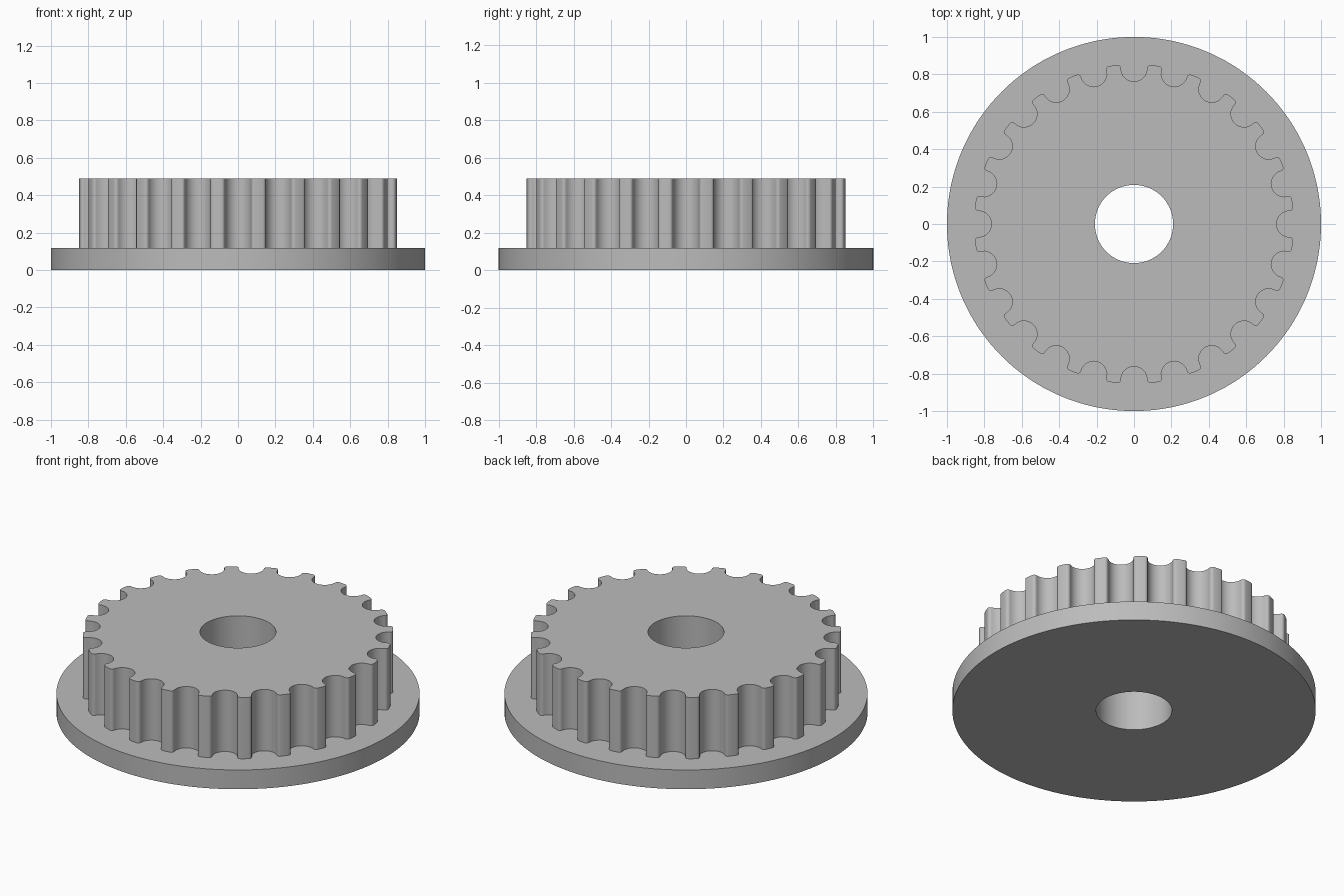
import bpy
import bmesh
from math import sin, cos, radians
from mathutils import Vector, Matrix

cube = bpy.data.objects.get("Cube")
if cube:
    bpy.data.objects.remove(cube, do_unlink=True)

TEETH = 24
FLANGE_R, TIP_R, BORE_R = 1.0, 0.855, 0.209
FLANGE_TOP, HUB_TOP = 0.117, 0.49
GROOVE_R, FILLET_R, GROOVE_Y = 0.07, 0.018, 0.832

metal = bpy.data.materials.new("grey metal")
metal.use_nodes = True
colour = (0.5, 0.5, 0.5, 1)
metal.diffuse_color = colour
metal.node_tree.nodes["Principled BSDF"].inputs["Base Color"].default_value = colour


def arc(cx, cy, r, start, end, steps):
    angles = [radians(start + (end - start) * i / steps) for i in range(steps + 1)]
    return [Vector((cx + r * cos(a), cy + r * sin(a))) for a in angles]


# One pitch: round groove between two rounded tooth corners
corner_x = GROOVE_R + FILLET_R
groove = arc(0, GROOVE_Y, GROOVE_R, -5, -175, 12)
right_corner = arc(corner_x, GROOVE_Y, FILLET_R, 84, 175, 5)
left_corner = [Vector((-p.x, p.y)) for p in reversed(right_corner)]
tip_middle = [Matrix.Rotation(radians(180 / TEETH), 2) @ Vector((0, TIP_R))]
pitch = right_corner + groove + left_corner + tip_middle

# Full toothed outline, and circles sharing its angles
outline = [Matrix.Rotation(radians(360 * i / TEETH), 2) @ p
           for i in range(TEETH) for p in pitch]


def circle(r):
    return [p.normalized() * r for p in outline]


def loft(name, sections):
    """Join successive (outline, height) rings with quads."""
    bm = bmesh.new()
    rings = [[bm.verts.new((p.x, p.y, z)) for p in points] for points, z in sections]
    n = len(outline)
    for a, b in zip(rings, rings[1:]):
        for i in range(n):
            j = (i + 1) % n
            bm.faces.new((a[i], a[j], b[j], b[i]))
    mesh = bpy.data.meshes.new(name)
    bm.to_mesh(mesh)
    bm.free()
    mesh.materials.append(metal)
    obj = bpy.data.objects.new(name, mesh)
    bpy.context.collection.objects.link(obj)
    bpy.ops.object.select_all(action='DESELECT')
    obj.select_set(True)
    bpy.context.view_layer.objects.active = obj
    bpy.ops.object.shade_smooth_by_angle(angle=radians(30))
    return obj


# Flange: bore wall, underside, rim and exposed top
bore, rim = circle(BORE_R), circle(FLANGE_R)
loft("flange", [(bore, FLANGE_TOP), (bore, 0), (rim, 0),
                (rim, FLANGE_TOP), (outline, FLANGE_TOP)])

# Toothed hub: teeth, top face and bore wall
loft("toothed_hub", [(outline, FLANGE_TOP), (outline, HUB_TOP),
                     (bore, HUB_TOP), (bore, FLANGE_TOP)])
